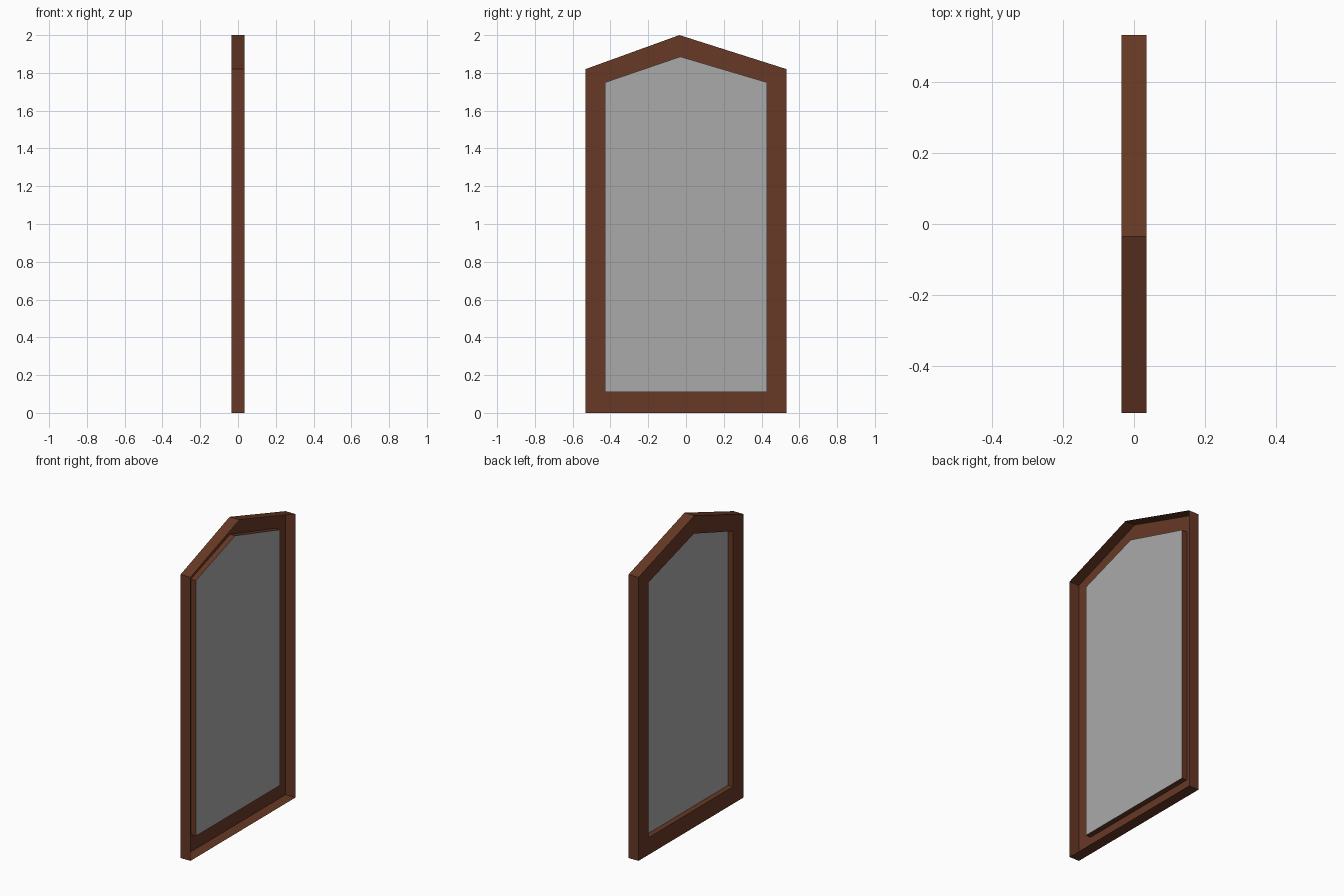
import bpy, bmesh

if "Cube" in bpy.data.objects:
    bpy.data.objects.remove(bpy.data.objects["Cube"])

def material(name, rgb):
    m = bpy.data.materials.new(name)
    m.diffuse_color = (*rgb, 1)
    m.use_nodes = True
    m.node_tree.nodes["Principled BSDF"].inputs["Base Color"].default_value = m.diffuse_color
    return m

wood = material("brown wood", (0.135, 0.040, 0.018))
pane = material("grey glass", (0.40, 0.40, 0.40))

# Gabled outlines as (y, z) points
OUTER = [(-0.532, 0), (0.532, 0), (0.532, 1.82), (-0.035, 2.0), (-0.532, 1.82)]
INNER = [(-0.428, 0.11), (0.428, 0.11), (0.428, 1.75), (-0.03, 1.886), (-0.428, 1.75)]
HALF = 0.035

def build(name, rings, mat, cap=False):
    """Join a series of (outline, x) rings with quads, optionally filling the last."""
    bm = bmesh.new()
    loops = [[bm.verts.new((x, y, z)) for y, z in pts] for pts, x in rings]
    for a, b in zip(loops, loops[1:]):
        n = len(a)
        for i in range(n):
            j = (i + 1) % n
            bm.faces.new((a[i], b[i], b[j], a[j]))
    if cap:
        bm.faces.new(loops[-1])
    me = bpy.data.meshes.new(name)
    bm.to_mesh(me)
    bm.free()
    me.materials.append(mat)
    ob = bpy.data.objects.new(name, me)
    bpy.context.collection.objects.link(ob)
    return ob

# Frame: outer wall, face on the -x side, inner reveal; open on the +x side
build("window_frame", [(OUTER, HALF), (OUTER, -HALF), (INNER, -HALF), (INNER, 0)], wood)

# Glass pane in the middle of the frame depth
build("glass_pane", [(INNER, 0)], pane, cap=True)
